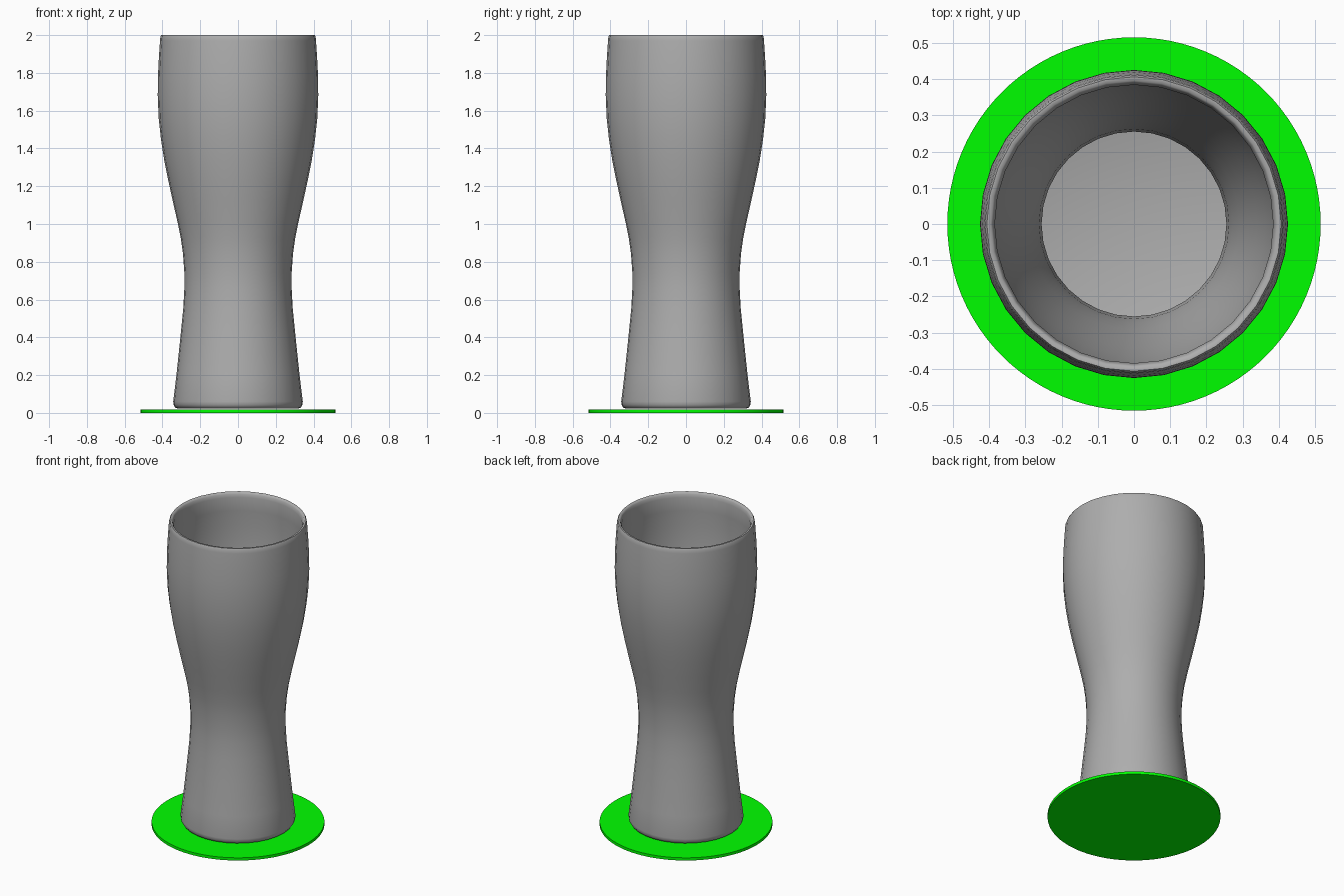
import bpy, bmesh, math

if "Cube" in bpy.data.objects:
    bpy.data.objects.remove(bpy.data.objects["Cube"])


def lathe(name, profile, sides, color):
    """Revolve an (r, z) profile about z; points with r = 0 become poles."""
    bm = bmesh.new()
    rings = []
    for r, z in profile:
        if r == 0:
            rings.append([bm.verts.new((0, 0, z))] * sides)
        else:
            rings.append([bm.verts.new((r * math.cos(2 * math.pi * i / sides),
                                        r * math.sin(2 * math.pi * i / sides), z))
                          for i in range(sides)])
    for a, b in zip(rings, rings[1:]):
        for i in range(sides):
            j = (i + 1) % sides
            bm.faces.new(dict.fromkeys((a[i], a[j], b[j], b[i])))
    bmesh.ops.recalc_face_normals(bm, faces=bm.faces)
    mesh = bpy.data.meshes.new(name)
    bm.to_mesh(mesh)
    bm.free()
    mat = bpy.data.materials.new(name + "_material")
    mat.diffuse_color = color
    mat.use_nodes = True
    mat.node_tree.nodes["Principled BSDF"].inputs["Base Color"].default_value = mat.diffuse_color
    mesh.materials.append(mat)
    obj = bpy.data.objects.new(name, mesh)
    bpy.context.collection.objects.link(obj)
    bpy.context.view_layer.objects.active = obj
    obj.select_set(True)
    bpy.ops.object.shade_smooth_by_angle(angle=math.radians(60))
    obj.select_set(False)
    return obj


# Beer glass: outer wall, rounded rim, inner wall, floor
wall = [(0.343, 0.06), (0.326, 0.2), (0.305, 0.4), (0.290, 0.55), (0.284, 0.66),
        (0.284, 0.74), (0.291, 0.84), (0.302, 0.92), (0.320, 1.01), (0.345, 1.12),
        (0.369, 1.23), (0.391, 1.34), (0.408, 1.45), (0.420, 1.56), (0.425, 1.68),
        (0.424, 1.78), (0.419, 1.88), (0.413, 1.97)]
thickness = 0.029
outer = [(0, 0.022), (0.315, 0.022), (0.332, 0.028), (0.341, 0.042)] + wall
rim = [(0.411, 1.99), (0.406, 2.0), (0.395, 2.0), (0.389, 1.99)]
inner = [(r - thickness, z) for r, z in reversed(wall[1:])]
floor = [(0.312, 0.08), (0.305, 0.058), (0.285, 0.05), (0, 0.05)]
lathe("beer_glass", outer + rim + inner + floor, 32, (0.42, 0.42, 0.42, 1))

# Round green coaster under the glass
lathe("coaster", [(0, 0), (0.515, 0), (0.515, 0.018), (0, 0.018)], 96, (0, 1, 0, 1))
